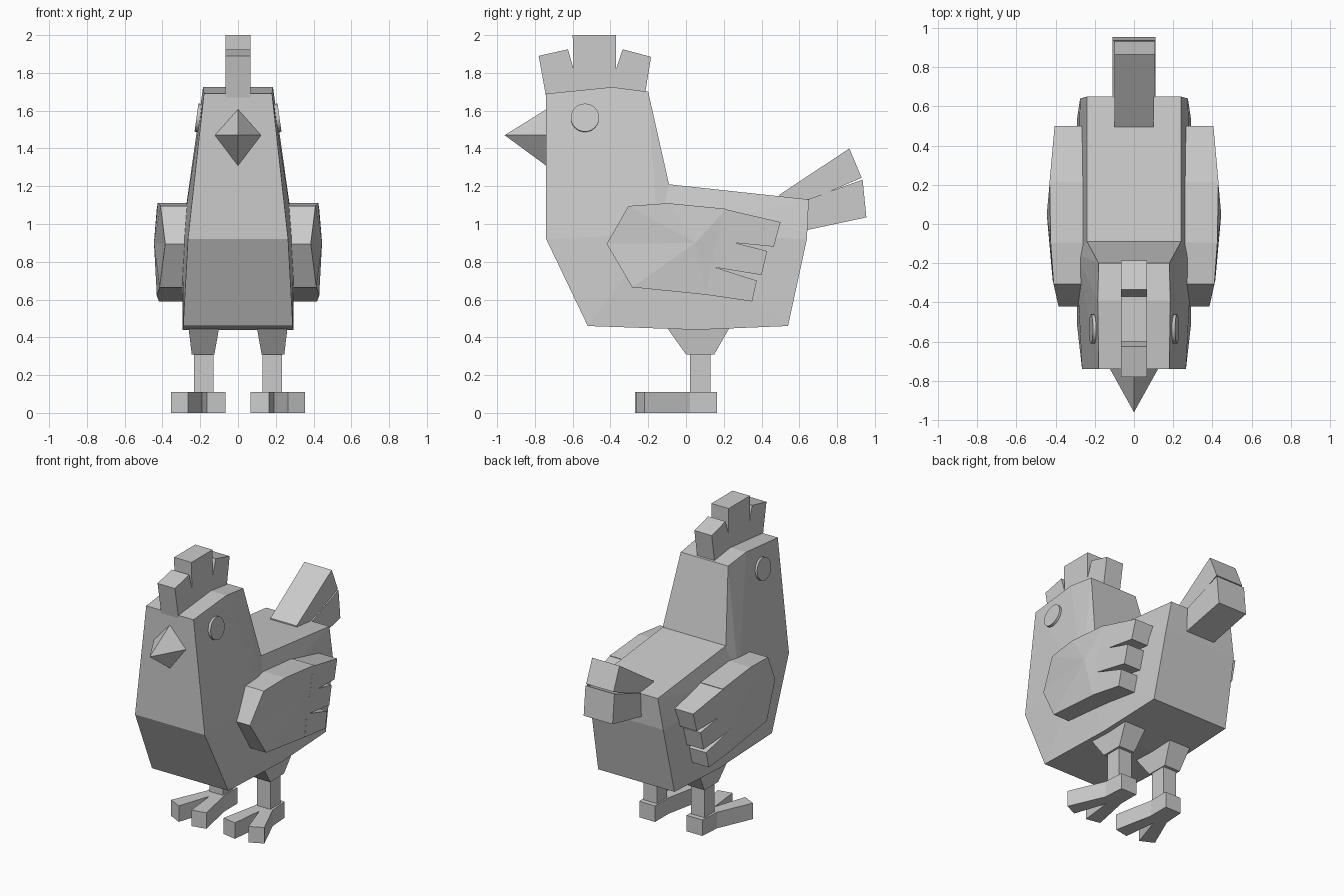
import bpy, bmesh, math
from mathutils import Matrix, Vector

if "Cube" in bpy.data.objects:
    bpy.data.objects.remove(bpy.data.objects["Cube"])


def finish(name, bm, mirror=False):
    bmesh.ops.recalc_face_normals(bm, faces=bm.faces[:])
    mesh = bpy.data.meshes.new(name)
    bm.to_mesh(mesh)
    bm.free()
    ob = bpy.data.objects.new(name, mesh)
    bpy.context.collection.objects.link(ob)
    if mirror:
        ob.modifiers.new("Mirror", 'MIRROR')
    return ob


def loft(name, ring_a, ring_b, hub_a=None, hub_b=None, mirror=False):
    """Join two matching rings; each cap is an n-gon or a fan around a hub."""
    bm = bmesh.new()
    a, b = [[bm.verts.new(p) for p in r] for r in (ring_a, ring_b)]
    n = len(a)
    for i in range(n):
        j = (i + 1) % n
        bm.faces.new((a[i], a[j], b[j], b[i]))
    for ring, hub in ((a, hub_a), (b, hub_b)):
        if hub:
            h = bm.verts.new(hub)
            for i in range(n):
                bm.faces.new((ring[i], ring[(i + 1) % n], h))
        else:
            bm.faces.new(ring)
    return finish(name, bm, mirror)


def slab(name, profile, inner, outer, hub=None, mirror=False):
    """Side profile (y, z) extruded along x; outer may be a number per point."""
    outs = outer if isinstance(outer, (list, tuple)) else [outer] * len(profile)
    a = [(x if inner is None else -inner, y, z) for x, (y, z) in zip(outs, profile)]
    a = [(-x, y, z) for x, y, z in a]
    b = [(-x if inner is None else x, y, z) for x, (y, z) in zip(outs, profile)]
    hub_b = hub_a = None
    if hub:
        hub_b = (-hub[0] if inner is None else hub[0], hub[1], hub[2])
        if inner is None:
            hub_a = (-hub_b[0], hub[1], hub[2])
            a = [(-x, y, z) for x, y, z in b]
    return loft(name, a, b, hub_a, hub_b, mirror)


# body and head: one side profile with varying half width
body = [(-.74, 1.69), (-.39, 1.725), (-.20, 1.70), (-.09, 1.21), (.65, 1.13),
        (.64, .92), (.54, .46), (.06, .44), (-.52, .46), (-.74, .92)]
slab("body", body, None, [.18, .185, .18, .24, .24, .275, .29, .295, .29, .265],
     hub=(.295, -.15, .95))

# comb with three lobes
comb = [(-.74, 1.67), (-.78, 1.89), (-.625, 1.925), (-.595, 1.82), (-.60, 2.0),
        (-.37, 2.0), (-.37, 1.82), (-.335, 1.925), (-.185, 1.885), (-.22, 1.67)]
slab("comb", comb, -.066, .066).name = "comb"

# beak pyramid
bm = bmesh.new()
base = [bm.verts.new(p) for p in
        ((0, -.735, 1.61), (.125, -.735, 1.47), (0, -.735, 1.305), (-.125, -.735, 1.47))]
tip = bm.verts.new((0, -.96, 1.47))
bm.faces.new(base)
for i in range(4):
    bm.faces.new((base[i], base[(i + 1) % 4], tip))
finish("beak", bm)

# eyes: thin discs leaning with the cheeks
bm = bmesh.new()
bmesh.ops.create_cone(bm, cap_ends=True, segments=24, radius1=.075, radius2=.075, depth=.05,
                      matrix=Matrix.Translation((.195, -.535, 1.56))
                      @ Matrix.Rotation(math.radians(82), 4, 'Y'))
eye = finish("eyes", bm, True)
bpy.context.view_layer.objects.active = eye
eye.select_set(True)
bpy.ops.object.shade_smooth_by_angle(angle=math.radians(30))

# wings: gently domed palm and three feathers
palm = [(-.42, .895), (-.305, 1.095), (-.095, 1.11), (.215, 1.08), (.11, .625), (-.285, .665)]
slab("wing", palm, .2, [.385, .41, .425, .43, .43, .415], hub=(.445, .05, .9), mirror=True)
feathers = [
    [(.20, 1.08), (.50, 1.01), (.465, .88), (.26, .90), (.17, .92)],
    [(.17, .92), (.26, .90), (.43, .857), (.40, .73), (.155, .77), (.12, .78)],
    [(.13, .78), (.155, .77), (.375, .70), (.35, .59), (.11, .625)],
]
for i, f in enumerate(feathers):
    slab(f"wing_feather_{i + 1}", f, .2, [.432 - .09 * max(0, y - .2) for y, z in f], mirror=True)

# tail: two stacked feathers
slab("tail_upper", [(.495, 1.13), (.495, 1.155), (.865, 1.40), (.93, 1.245), (.64, 1.12)],
     -.1, [.1, .1, .108, .108, .1])
slab("tail_lower", [(.60, 1.12), (.66, 1.135), (.935, 1.235), (.955, 1.035), (.65, .97), (.60, .96)],
     -.11, .11)


def box_ring(x0, x1, y0, y1, z):
    return [(x0, y0, z), (x1, y0, z), (x1, y1, z), (x0, y1, z)]


# legs: tapered thigh and square shank
loft("thighs", box_ring(.125, .245, 0, .15, .31), box_ring(.10, .262, -.10, .23, .45), mirror=True)
loft("shanks", box_ring(.13, .232, .02, .13, .08), box_ring(.13, .232, .02, .13, .33), mirror=True)

# feet with two splayed toes
foot = [(.12, .165), (.24, .165), (.25, .02), (.355, -.22), (.265, -.265),
        (.19, -.04), (.165, -.27), (.065, -.25), (.12, .02)]
loft("feet", [(x, y, 0) for x, y in foot], [(x, y, .11) for x, y in foot], mirror=True)

# the one-sided slabs are centred, so make sure both halves exist
for ob in bpy.data.objects:
    ob.data.update()
